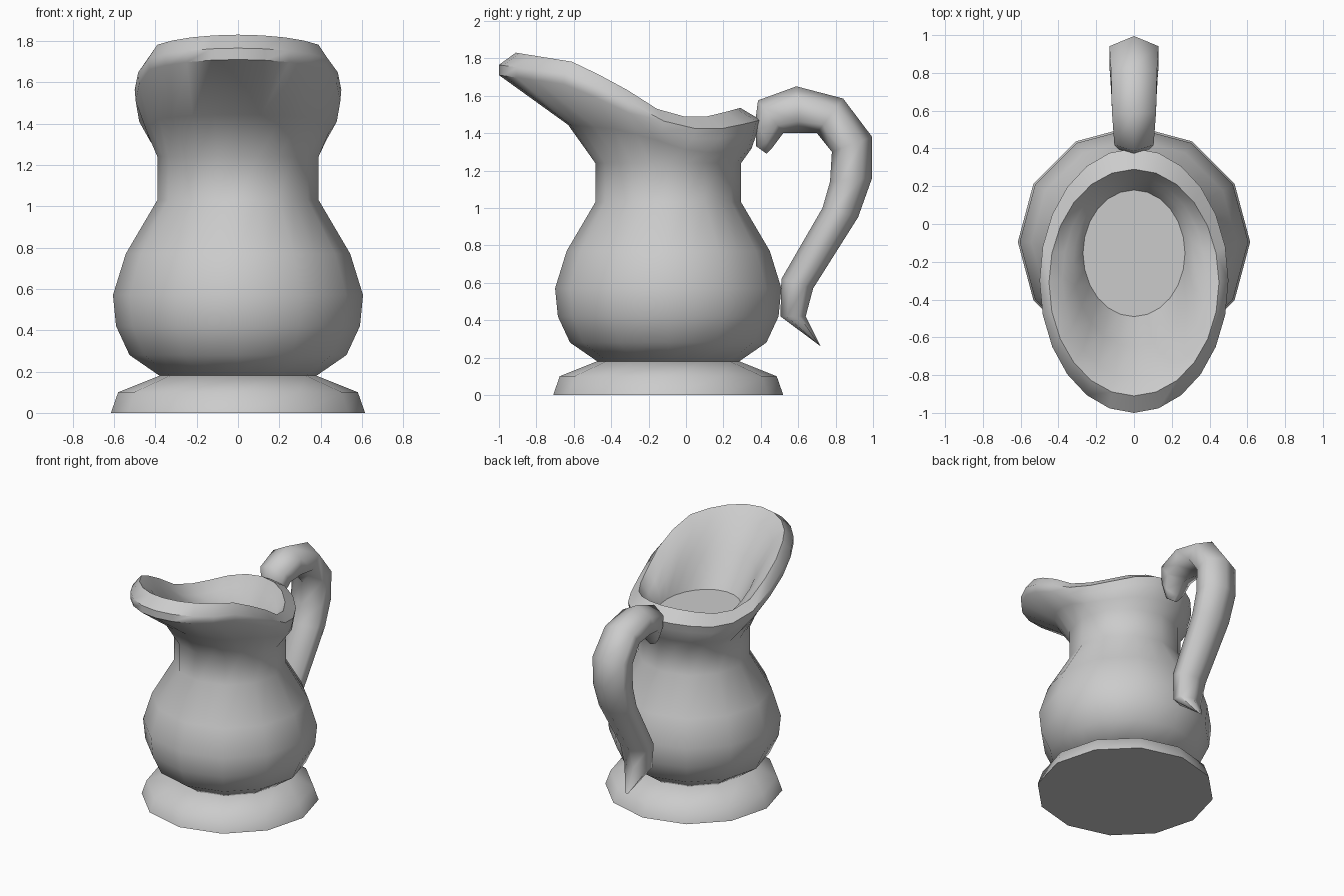
import bpy, bmesh, math

cube = bpy.data.objects.get("Cube")
if cube:
    bpy.data.objects.remove(cube, do_unlink=True)

GREY = (0.6, 0.6, 0.6, 1.0)
clay = bpy.data.materials.new("grey_clay")
clay.use_nodes = True
clay.diffuse_color = GREY
clay.node_tree.nodes["Principled BSDF"].inputs["Base Color"].default_value = GREY


def loft(name, rings, angle):
    """Skin a list of closed rings, cap both ends, shade smooth."""
    bm = bmesh.new()
    loops = [[bm.verts.new(p) for p in ring] for ring in rings]
    n = len(loops[0])
    for a, b in zip(loops, loops[1:]):
        for i in range(n):
            j = (i + 1) % n
            bm.faces.new((a[i], a[j], b[j], b[i]))
    bm.faces.new(loops[0])
    bm.faces.new(loops[-1])
    bmesh.ops.recalc_face_normals(bm, faces=bm.faces)
    mesh = bpy.data.meshes.new(name)
    bm.to_mesh(mesh)
    bm.free()
    mesh.materials.append(clay)
    obj = bpy.data.objects.new(name, mesh)
    bpy.context.collection.objects.link(obj)
    bpy.ops.object.select_all(action='DESELECT')
    obj.select_set(True)
    bpy.context.view_layer.objects.active = obj
    bpy.ops.object.shade_smooth_by_angle(angle=math.radians(angle))
    return obj


def oval(n, rx, front, back, height, twelve_sided=False):
    """Ring of n points; height is a function of the angle from the front."""
    cy, ry = (front + back) / 2, (back - front) / 2
    pts = []
    for i in range(n):
        a = math.tau * i / n
        k = math.cos(math.pi / 12) if twelve_sided and i % 2 else 1
        pts.append((k * rx * math.sin(a), cy - k * ry * math.cos(a), height(a)))
    return pts


CY = -0.095


def round_ring(n, r, z):
    return oval(n, r, CY - r, CY + r, lambda a: z, n == 24)


# Foot
loft("foot", [round_ring(12, r, z) for r, z in
              ((0.615, 0), (0.58, 0.1), (0.38, 0.18))], 55)

# Rim height along the depth of the jug
RIM = [(-0.91, 1.83), (-0.6, 1.78), (-0.36, 1.66), (-0.14, 1.52),
       (0.05, 1.475), (0.2, 1.51), (0.29, 1.535)]
NECK = 1.24


def rim_height(a):
    y = -0.31 - 0.6 * math.cos(a)
    for (y0, z0), (y1, z1) in zip(RIM, RIM[1:]):
        if y <= y1:
            return z0 + (z1 - z0) * (y - y0) / (y1 - y0)
    return RIM[-1][1]


def spout_ring(rx, front, back, blend, lift):
    return oval(24, rx, front, back,
                lambda a: NECK + blend * (rim_height(a) - NECK) + lift)


# Body: belly and neck, then flared spout, lip and inner wall down to the floor
belly = [(0.38, 0.18), (0.525, 0.28), (0.59, 0.42), (0.605, 0.57),
         (0.543, 0.77), (0.39, 1.03), (0.39, NECK)]
spout = [(0.44, -0.63, 0.35, 0.43, -0.05),
         (0.495, -1.0, 0.385, 1, -0.12),
         (0.5, -1.0, 0.4, 1, -0.065),
         (0.45, -0.91, 0.29, 1, 0),
         (0.38, -0.82, 0.25, 1, -0.07),
         (0.32, -0.65, 0.22, 0.5, 0.03),
         (0.27, -0.49, 0.18, 0, 0.1)]
loft("jug_body", [round_ring(24, r, z) for r, z in belly]
     + [spout_ring(*s) for s in spout], 50)

# Handle: six-sided sections given by outer point, inner point and half width
sections = [((0.375, 1.33), (0.43, 1.29), 0.04),
            ((0.37, 1.46), (0.46, 1.32), 0.09),
            ((0.385, 1.575), (0.52, 1.40), 0.12),
            ((0.59, 1.65), (0.60, 1.40), 0.135),
            ((0.84, 1.585), (0.70, 1.40), 0.14),
            ((0.995, 1.38), (0.78, 1.30), 0.15),
            ((0.995, 1.16), (0.77, 1.14), 0.15),
            ((0.92, 0.95), (0.73, 1.0), 0.145),
            ((0.68, 0.57), (0.51, 0.62), 0.13),
            ((0.64, 0.42), (0.505, 0.42), 0.11),
            ((0.72, 0.26), (0.70, 0.275), 0.015)]


def handle_ring(outer, inner, width):
    pts = []
    for i in range(6):
        a = math.tau * i / 6
        t = (1 - math.cos(a)) / 2
        pts.append((width * math.sin(a),
                    outer[0] + t * (inner[0] - outer[0]),
                    outer[1] + t * (inner[1] - outer[1])))
    return pts


loft("handle", [handle_ring(*s) for s in sections], 75)
